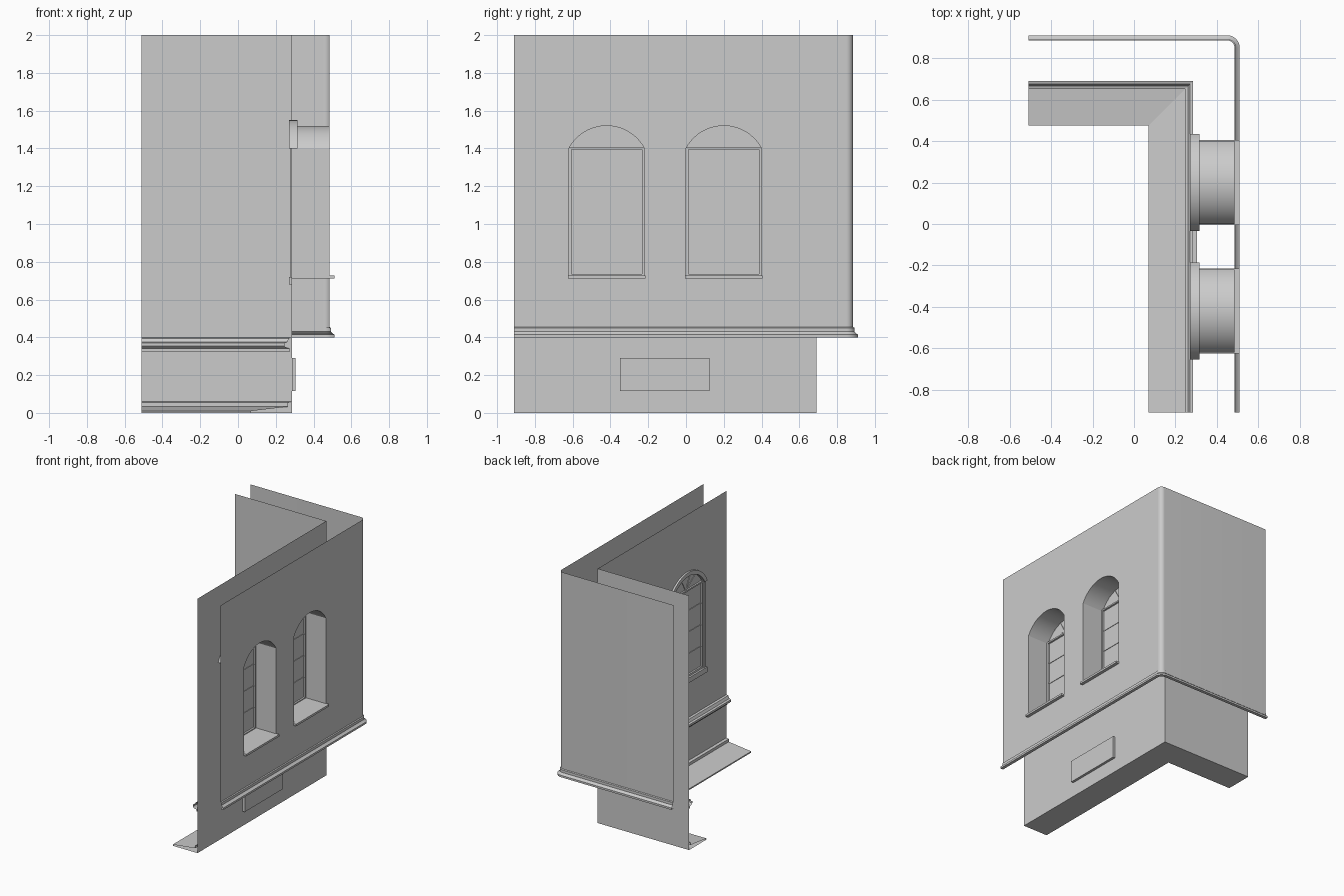
import bpy, bmesh, math
from mathutils import Vector, Matrix

cube = bpy.data.objects.get("Cube")
if cube:
    bpy.data.objects.remove(cube, do_unlink=True)

gray = bpy.data.materials.new("plaster_gray")
gray.use_nodes = True
gray.diffuse_color = (0.6, 0.6, 0.6, 1)
gray.node_tree.nodes["Principled BSDF"].inputs["Base Color"].default_value = (0.6, 0.6, 0.6, 1)

# Main layout: inner and outer wall planes, and the two arched openings
INNER_X, INNER_Y = 0.285, 0.69
OUTER_X, OUTER_Y = 0.485, 0.885
LEFT, FRONT, TOP, CORNER = -0.51, -0.91, 2.0, 0.035
CENTRES = {"front": -0.42, "back": 0.20}
HALF, SILL, SPRING, RISE = 0.20, 0.72, 1.40, 0.12
RADIUS = (HALF ** 2 + RISE ** 2) / (2 * RISE)
ARC_Z = SPRING + RISE - RADIUS


def finish(name, bm, smooth=False):
    bmesh.ops.remove_doubles(bm, verts=bm.verts, dist=0.0001)
    bmesh.ops.recalc_face_normals(bm, faces=bm.faces)
    mesh = bpy.data.meshes.new(name)
    bm.to_mesh(mesh)
    bm.free()
    mesh.materials.append(gray)
    obj = bpy.data.objects.new(name, mesh)
    bpy.context.scene.collection.objects.link(obj)
    if smooth:
        bpy.ops.object.select_all(action='DESELECT')
        obj.select_set(True)
        bpy.context.view_layer.objects.active = obj
        bpy.ops.object.shade_smooth_by_angle(angle=math.radians(30))
    return obj


def skin(bm, rows):
    """Join neighbouring rows of points with quads."""
    grid = [[bm.verts.new(p) for p in row] for row in rows]
    for a, b in zip(grid, grid[1:]):
        for i in range(len(a) - 1):
            bm.faces.new((a[i], a[i + 1], b[i + 1], b[i]))


def box(bm, low, high):
    low, high = Vector(low), Vector(high)
    matrix = Matrix.Translation((low + high) / 2) @ Matrix.Diagonal((*(high - low), 1))
    bmesh.ops.create_cube(bm, size=1, matrix=matrix)


def corner_path(x, y, start, radius):
    """L-shaped plan path, mitred or rounded at the corner."""
    path = [(x, start)]
    if radius:
        for i in range(9):
            a = math.pi / 2 * i / 8
            path.append((x - radius + radius * math.cos(a), y - radius + radius * math.sin(a)))
    else:
        path.append((x, y))
    return path + [(LEFT, y)]


def sweep(name, profile, x, y, start=FRONT, radius=0):
    """Sweep (outward offset, height) pairs around the wall corner."""
    bm = bmesh.new()
    rows = []
    for o, z in profile:
        path = corner_path(x + o, y + o, start, radius + o if radius else 0)
        rows.append([(px, py, z) for px, py in path])
    skin(bm, rows)
    return finish(name, bm, smooth=bool(radius))


def arc(centre, radius=RADIUS, steps=20):
    """Arch points (y, z) above the spring line."""
    a = math.acos((SPRING - ARC_Z) / radius)
    return [(centre + radius * math.sin(t), ARC_Z + radius * math.cos(t))
            for t in (-a + 2 * a * i / steps for i in range(steps + 1))]


def opening_wall(name, x, bottom, end):
    """Wall sheet pierced by the arched openings."""
    bm = bmesh.new()
    previous = FRONT
    for c in CENTRES.values():
        skin(bm, [[(x, previous, z), (x, c - HALF, z)] for z in (bottom, SILL, SPRING, TOP)])
        points = arc(c)
        skin(bm, [[(x, y, z) for y, _ in points] for z in (bottom, SILL)])
        skin(bm, [[(x, y, z) for y, z in points], [(x, y, TOP) for y, _ in points]])
        previous = c + HALF
    skin(bm, [[(x, previous, z), (x, end, z)] for z in (bottom, SILL, SPRING, TOP)])
    return finish(name, bm)


def arch_band(name, centre, r_in, r_out, x0, x1):
    """Solid curved band following the arch."""
    bm = bmesh.new()
    low, high = arc(centre, r_in), arc(centre, r_out)
    rows = [[(x0, *a), (x1, *a), (x1, *b), (x0, *b), (x0, *a)] for a, b in zip(low, high)]
    skin(bm, rows)
    for row in (rows[0], rows[-1]):
        bm.faces.new([bm.verts.new(p) for p in row[:4]])
    return finish(name, bm, smooth=True)


# Walls: the inner shell reaches the ground, the outer one hangs above it
opening_wall("inner_window_wall", INNER_X, 0, INNER_Y)
bm = bmesh.new()
skin(bm, [[(LEFT, INNER_Y, z), (INNER_X, INNER_Y, z)] for z in (0, TOP)])
finish("inner_back_wall", bm)
opening_wall("outer_window_wall", OUTER_X, 0.45, OUTER_Y - CORNER)
sweep("outer_corner_and_back_wall", [(0, TOP), (0, 0.45)], OUTER_X, OUTER_Y,
      start=OUTER_Y - CORNER, radius=CORNER)

# Mouldings swept around the corner
sweep("outer_base_moulding",
      [(0, 0.455), (0.007, 0.45), (0.007, 0.43), (0.016, 0.42), (0.025, 0.415),
       (0.025, 0.40), (0, 0.40)], OUTER_X, OUTER_Y, radius=CORNER)
sweep("inner_chair_rail",
      [(0, 0.40), (-0.015, 0.395), (-0.025, 0.375), (-0.04, 0.37), (-0.04, 0.355),
       (-0.03, 0.345), (-0.01, 0.34), (-0.01, 0.325), (0, 0.325)], INNER_X, INNER_Y)
sweep("skirting_board", [(0, 0.06), (-0.02, 0.055), (-0.02, 0.033)], INNER_X, INNER_Y)
sweep("floor_strip", [(-0.02, 0.033), (-0.215, 0.01), (-0.215, 0), (0, 0)], INNER_X, INNER_Y)

# Raised panel low on the outside of the inner wall
bm = bmesh.new()
box(bm, (INNER_X, -0.35, 0.115), (0.305, 0.125, 0.29))
finish("wall_panel", bm)

for side, c in CENTRES.items():
    # Deep reveal between the two walls
    outline = [(c - HALF, SILL)] + arc(c) + [(c + HALF, SILL), (c - HALF, SILL)]
    bm = bmesh.new()
    skin(bm, [[(x, y, z) for y, z in outline] for x in (INNER_X, OUTER_X)])
    finish(side + "_window_reveal", bm, smooth=True)

    # Glass pane filling the arch
    bm = bmesh.new()
    bm.faces.new([bm.verts.new((0.298, y, z)) for y, z in outline[:-1]])
    finish(side + "_window_glass", bm)

    # Frame with transom and glazing bars
    bm = bmesh.new()
    for s in (-1, 1):
        y0, y1 = sorted((c + s * HALF, c + s * (HALF - 0.013)))
        box(bm, (INNER_X, y0, SILL), (0.312, y1, SPRING))
    box(bm, (INNER_X, c - HALF, SILL), (0.312, c + HALF, SILL + 0.015))
    box(bm, (INNER_X, c - HALF, SPRING - 0.006), (0.312, c + HALF, SPRING + 0.006))
    for i in range(1, 4):
        z = SILL + (SPRING - SILL) * i / 4
        box(bm, (0.294, c - HALF, z - 0.004), (0.302, c + HALF, z + 0.004))
    finish(side + "_window_frame", bm)

    # Fanlight bars radiating above the transom
    bm = bmesh.new()
    for degrees in (-55, -28, 0, 28, 55):
        t = math.radians(degrees)
        rise = SPRING - ARC_Z
        length = -rise * math.cos(t) + math.sqrt(RADIUS ** 2 - (rise * math.sin(t)) ** 2)
        matrix = (Matrix.Translation((0.298, c, SPRING)) @ Matrix.Rotation(-t, 4, 'X')
                  @ Matrix.Translation((0, 0, length / 2)) @ Matrix.Diagonal((0.008, 0.007, length, 1)))
        bmesh.ops.create_cube(bm, size=1, matrix=matrix)
    finish(side + "_fanlight_bars", bm)

    # Arched hood, inner casing and sills
    arch_band(side + "_window_hood", c, RADIUS, RADIUS + 0.03, 0.27, 0.315)
    bm = bmesh.new()
    for s in (-1, 1):
        y0, y1 = sorted((c + s * HALF, c + s * (HALF + 0.02)))
        box(bm, (0.279, y0, SILL), (INNER_X, y1, SPRING))
    finish(side + "_window_casing", bm)
    bm = bmesh.new()
    box(bm, (0.27, c - 0.23, 0.68), (INNER_X, c + 0.23, SILL))
    finish(side + "_inner_sill", bm)
    bm = bmesh.new()
    box(bm, (INNER_X, c - 0.205, 0.712), (0.51, c + 0.205, 0.728))
    finish(side + "_outer_sill", bm)
